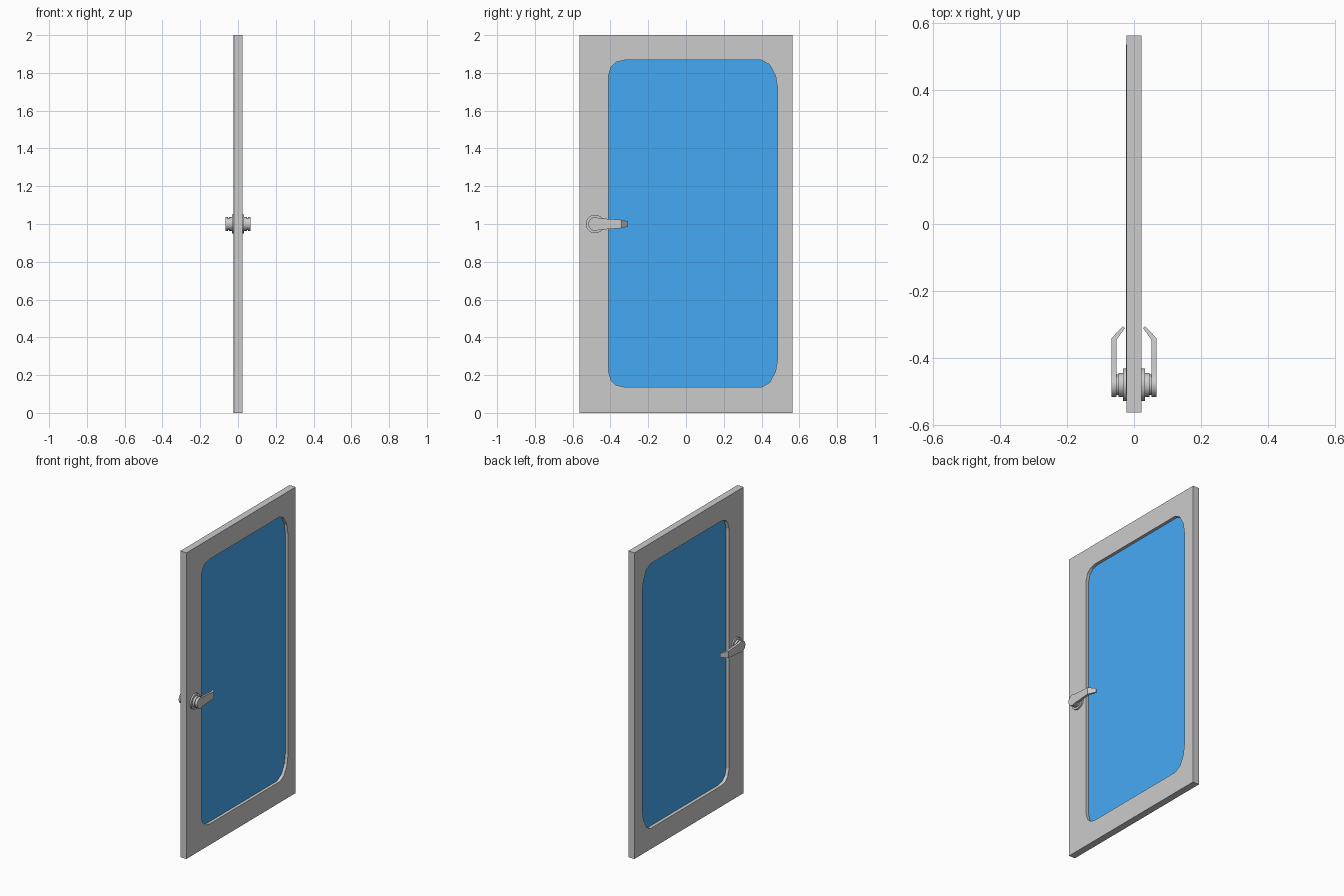
import bpy, bmesh, math

if "Cube" in bpy.data.objects:
    bpy.data.objects.remove(bpy.data.objects["Cube"])

T = 0.0225                      # half thickness of the door leaf
PIVOT_Y, PIVOT_Z = -0.481, 1.0  # handle axis


def make_object(name, bm):
    bmesh.ops.recalc_face_normals(bm, faces=bm.faces)
    me = bpy.data.meshes.new(name)
    bm.to_mesh(me)
    bm.free()
    ob = bpy.data.objects.new(name, me)
    bpy.context.collection.objects.link(ob)
    return ob


# Window outline: two upper corners (y, z), mirrored to the bottom
upper_left = [(-0.41, 1.785), (-0.396, 1.832), (-0.37, 1.857), (-0.325, 1.867)]
upper_right = [(0.40, 1.867), (0.443, 1.843), (0.474, 1.785), (0.484, 1.722)]


def flip(points):
    return [(y, 2.004 - z) for y, z in reversed(points)]


corners = [upper_left, upper_right, flip(upper_right), flip(upper_left)]
outer = [(-0.564, 2), (0.564, 2), (0.564, 0), (-0.564, 0)]

# Door frame: slab with a rounded window opening
bm = bmesh.new()
sides = []
for x, x_in in ((-T, -T - 0.002), (T, T)):
    out = [bm.verts.new((x, y, z)) for y, z in outer]
    inn = [[bm.verts.new((x_in, y, z)) for y, z in c] for c in corners]
    for i in range(4):
        j = (i + 1) % 4
        for a, b in zip(inn[i], inn[i][1:]):
            bm.faces.new((out[i], a, b))
        bm.faces.new((out[i], inn[i][-1], inn[j][0], out[j]))
    sides.append((out, [v for c in inn for v in c]))
for back, front in zip(*sides):
    n = len(back)
    for i in range(n):
        j = (i + 1) % n
        bm.faces.new((back[i], back[j], front[j], front[i]))
make_object("door_frame", bm)

# Glass pane, set in the middle of the frame
bm = bmesh.new()
bmesh.ops.create_cube(bm, size=1)
for v in bm.verts:
    v.co = (v.co.x * 0.006, 0.037 + v.co.y * 0.91, 1.002 + v.co.z * 1.745)
pane = make_object("window_pane", bm)
blue = bpy.data.materials.new("blue_glass")
blue.diffuse_color = (0.06, 0.40, 0.91, 1)
blue.use_nodes = True
blue.node_tree.nodes["Principled BSDF"].inputs["Base Color"].default_value = blue.diffuse_color
pane.data.materials.append(blue)


# Round stepped rosette and neck, turned about the x axis
def rosette(name, s):
    profile = [(0.021, 0.049), (0.033, 0.049), (0.033, 0.036), (0.047, 0.036),
               (0.047, 0.031), (0.054, 0.031)]
    seg = 32
    bm = bmesh.new()
    rings = []
    for x, r in profile:
        rings.append([bm.verts.new((s * x,
                                    PIVOT_Y + r * math.cos(math.tau * k / seg),
                                    PIVOT_Z + r * math.sin(math.tau * k / seg)))
                      for k in range(seg)])
    for a, b in zip(rings, rings[1:]):
        for k in range(seg):
            m = (k + 1) % seg
            bm.faces.new((a[k], a[m], b[m], b[k]))
    bm.faces.new(rings[0])
    bm.faces.new(rings[-1])
    return make_object(name, bm)


# Lever: rounded head, tapering arm and tip bent towards the door
def lever(name, s):
    r, x0, x1 = 0.036, 0.052, 0.067
    stations = []               # (inner x, inner y, outer x, outer y, half height)
    for k in range(11):
        a = math.radians(3 + k * 12)
        y = PIVOT_Y - r * math.cos(a)
        stations.append((x0, y, x1, y, r * math.sin(a)))
    stations += [(x0, -0.42, x1, -0.42, 0.028),
                 (x0, -0.346, x1, -0.341, 0.022),
                 (0.027, -0.311, 0.033, -0.306, 0.013)]
    bm = bmesh.new()
    rings = []
    for xi, yi, xo, yo, h in stations:
        rings.append([bm.verts.new((s * x, y, PIVOT_Z + z)) for x, y, z in
                      ((xi, yi, -h), (xi, yi, h), (xo, yo, h), (xo, yo, -h))])
    for a, b in zip(rings, rings[1:]):
        for k in range(4):
            m = (k + 1) % 4
            bm.faces.new((a[k], a[m], b[m], b[k]))
    bm.faces.new(rings[0])
    bm.faces.new(rings[-1])
    return make_object(name, bm)


# Handle set on both faces of the door
for label, s in (("right", 1), ("left", -1)):
    for ob in (rosette("handle_rosette_" + label, s), lever("handle_lever_" + label, s)):
        bpy.ops.object.select_all(action='DESELECT')
        ob.select_set(True)
        bpy.context.view_layer.objects.active = ob
        bpy.ops.object.shade_smooth_by_angle(angle=math.radians(30))
